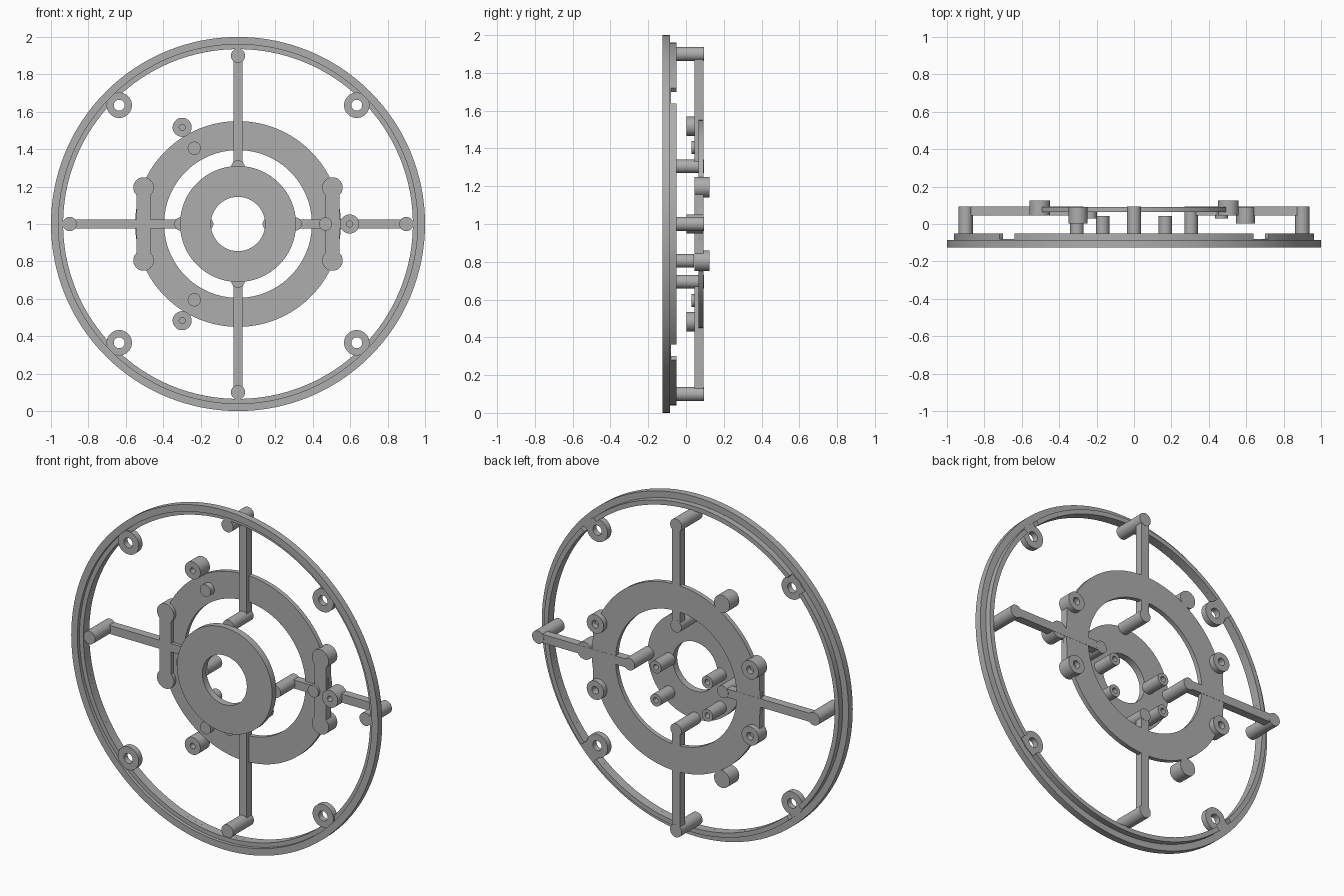
import bpy, bmesh
from math import pi, sin, cos, radians

cube = bpy.data.objects.get("Cube")
if cube:
    bpy.data.objects.remove(cube)

grey = bpy.data.materials.new("plain grey")
grey.use_nodes = True
COLOUR = (0.42, 0.42, 0.42, 1)
grey.diffuse_color = COLOUR
grey.node_tree.nodes["Principled BSDF"].inputs["Base Color"].default_value = COLOUR


def finish(name, bm):
    """Turn a bmesh into a smooth object with sharp edges kept."""
    bmesh.ops.remove_doubles(bm, verts=bm.verts[:], dist=1e-5)
    bmesh.ops.recalc_face_normals(bm, faces=bm.faces[:])
    for f in bm.faces:
        f.smooth = True
    for e in bm.edges:
        e.smooth = len(e.link_faces) == 2 and e.calc_face_angle(0) < radians(30)
    mesh = bpy.data.meshes.new(name)
    bm.to_mesh(mesh)
    bm.free()
    mesh.materials.append(grey)
    bpy.context.collection.objects.link(bpy.data.objects.new(name, mesh))


def lathe(name, profile, x=0, z=1, closed=False, seg=40, start=0, sweep=2 * pi):
    """Revolve (radius, y) points about an axis along y."""
    bm = bmesh.new()
    rows = []
    for i in range(seg + 1):
        a = start + sweep * i / seg
        rows.append([bm.verts.new((x + r * cos(a), y, z + r * sin(a))) for r, y in profile])
    n = len(profile)
    for p, q in zip(rows, rows[1:]):
        for j in range(n if closed else n - 1):
            k = (j + 1) % n
            corners = [p[j], p[k], q[k], q[j]]
            if profile[j][0] == 0:
                corners.remove(q[j])
            if profile[k][0] == 0:
                corners.remove(q[k])
            bm.faces.new(corners)
    if sweep < 2 * pi:
        bm.faces.new(rows[0])
        bm.faces.new(rows[-1])
    finish(name, bm)


def ring(name, outer, inner, y0, y1, **kw):
    lathe(name, [(outer, y0), (outer, y1), (inner, y1), (inner, y0)], closed=True, **kw)


def pin(name, r, y0, y1, x, z):
    lathe(name, [(0, y0), (r, y0), (r, y1), (0, y1)], x, z)


def socket(name, r, hole, y_open, y_end, floor, x, z):
    """Round boss with a blind hole entering at y_open."""
    lathe(name, [(0, floor), (hole, floor), (hole, y_open), (r, y_open),
                 (r, y_end), (0, y_end)], x, z)


def box(name, x0, x1, y0, y1, z0, z1):
    bm = bmesh.new()
    bmesh.ops.create_cube(bm, size=1)
    for v in bm.verts:
        v.co = (x1 if v.co.x > 0 else x0, y1 if v.co.y > 0 else y0, z1 if v.co.z > 0 else z0)
    finish(name, bm)


FRONT, STEP, LIP = -0.125, -0.085, -0.05
ARM, BACK = 0.045, 0.092

# Outer rim with an inner lip that is notched at the lugs
ring("outer_rim", 1.0, 0.96, FRONT, STEP, seg=128)
ring("lip_base", 0.962, 0.935, -0.105, -0.08, seg=128)
GAP = radians(3.4)
for i in range(4):
    a = pi / 4 + i * pi / 2
    ring("lip_section", 0.962, 0.935, -0.081, LIP, seg=32, start=a + GAP, sweep=pi / 2 - 2 * GAP)
    ring("screw_lug", 0.068, 0.029, -0.115, -0.08, x=0.898 * cos(a), z=1 + 0.898 * sin(a))

# Hub plate and middle ring
ring("hub_plate", 0.31, 0.145, FRONT, STEP, seg=96)
ring("middle_ring", 0.55, 0.395, 0.065, BACK, seg=128)

# Four spokes, each joined to the rim and the hub by posts
W = 0.025
for dx, dz in ((1, 0), (0, 1), (-1, 0), (0, -1)):
    pin("rim_post", 0.038, -0.1, BACK + 0.002, 0.9 * dx, 1 + 0.9 * dz)
    pin("hub_post", 0.036, -0.09, BACK + 0.002, 0.305 * dx, 1 + 0.305 * dz)
    xs = sorted((0.305 * dx, 0.9 * dx)) if dx else (-W, W)
    zs = sorted((0.305 * dz, 0.9 * dz)) if dz else (-W, W)
    box("spoke", *xs, ARM, BACK + 0.001, 1 + zs[0], 1 + zs[1])

# Side bars with rear-facing sockets, and hub studs
for s in (-1, 1):
    box("side_bar", s * 0.505 - 0.038, s * 0.505 + 0.038, ARM, BACK, 0.805, 1.195)
    for z in (0.805, 1.195):
        socket("bar_socket", 0.055, 0.022, 0.125, ARM, 0.06, s * 0.505, z)
    for z in (0.805, 1.0):
        socket("hub_stud", 0.036, 0.016, 0.042, -0.09, -0.05, s * 0.168, z)

# Three front-facing bosses and locating pins around the middle ring
for i in range(3):
    a = i * 2 * pi / 3
    socket("edge_boss", 0.051, 0.016, 0.003, BACK, 0.07, 0.597 * cos(a), 1 + 0.597 * sin(a))
    pin("locating_pin", 0.035, 0.03, 0.07, 0.468 * cos(a), 1 + 0.468 * sin(a))
